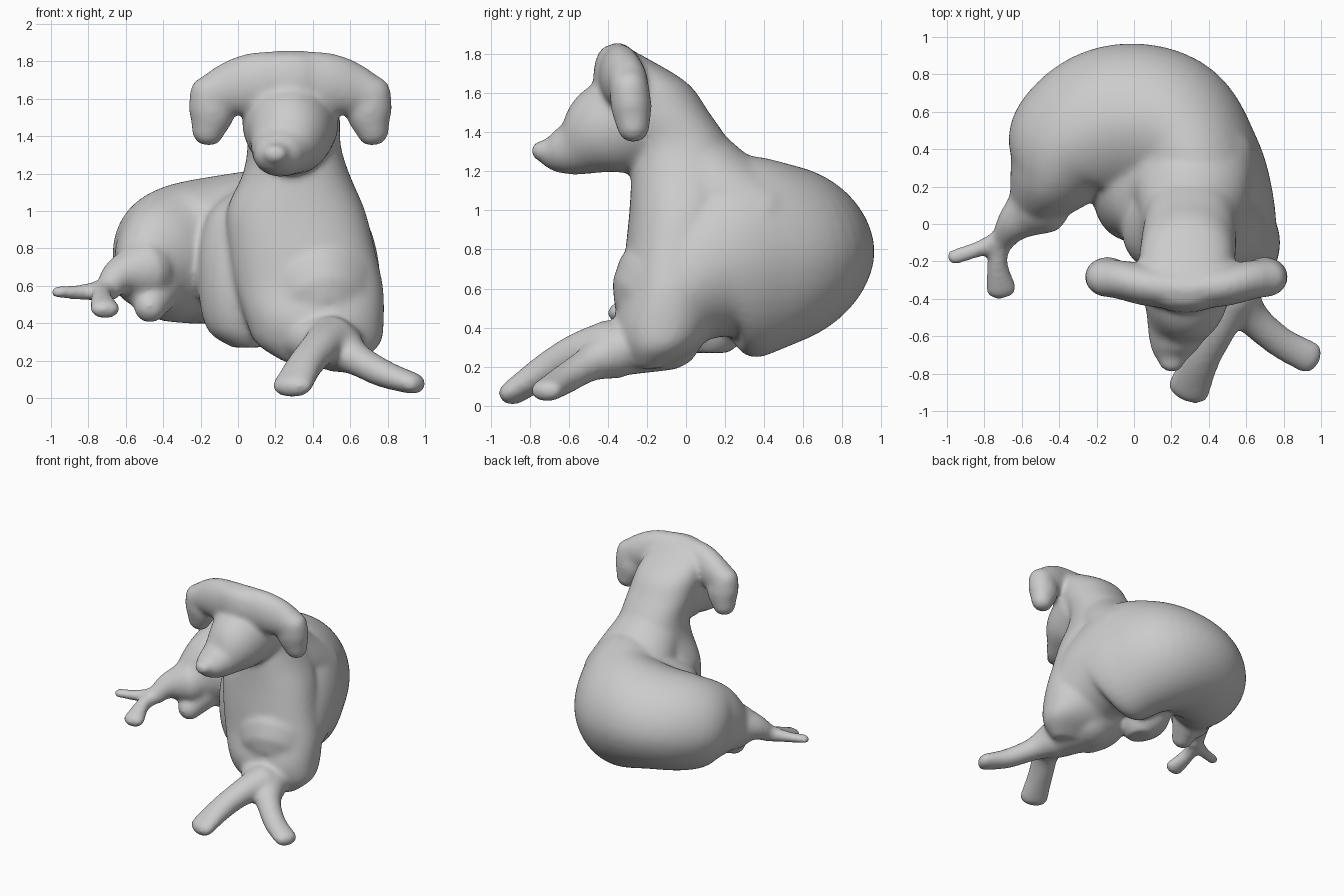
import bpy, bmesh, math
from mathutils import Vector

old = bpy.data.objects.get("Cube")
if old:
    bpy.data.objects.remove(old, do_unlink=True)

UP, FRONT = Vector((0, 0, 1)), Vector((0, 1, 0))
SIDES, STEPS = 40, 8
bm = bmesh.new()


def spline(keys):
    """Smoothly interpolate (x, y, z, width, height) keys."""
    out, n = [], len(keys)
    for i in range(n - 1):
        a, b, c, d = (keys[max(0, min(n - 1, j))] for j in range(i - 1, i + 3))
        for s in range(STEPS):
            t = s / STEPS
            out.append([0.5 * (2 * q + (r - p) * t + (2 * p - 5 * q + 4 * r - w) * t * t
                               + (3 * q - p - 3 * r + w) * t ** 3)
                        for p, q, r, w in zip(a, b, c, d)])
    return out + [list(keys[-1])]


def loft(keys, ref=UP, level=False, power=1.0):
    """Skin elliptical rings along a path, with rounded ends; power under 1 squares them."""
    keys = [k if len(k) == 5 else (*k, k[3]) for k in keys]
    pts = spline(keys)
    pos = [Vector(p[:3]) for p in pts]
    frames = []
    for i, p in enumerate(pts):
        t = (pos[min(i + 1, len(pos) - 1)] - pos[max(i - 1, 0)]).normalized()
        side = t.cross(ref).normalized()
        u, v = (Vector((1, 0, 0)), FRONT) if level else (side, side.cross(t))
        frames.append((pos[i], u * p[3], v * p[4], t, min(p[3], p[4])))

    def dome(frame, sign):
        c, u, v, t, r = frame
        return [(c + t * sign * r * math.sin(a), u * math.cos(a), v * math.cos(a), t, r)
                for a in (0.4, 0.8, 1.2)]

    def bend(value):
        return math.copysign(abs(value) ** power, value)

    if not level:
        frames = dome(frames[0], -1)[::-1] + frames + dome(frames[-1], 1)
    rings = []
    for c, u, v, _, _ in frames:
        angles = [math.tau * k / SIDES for k in range(SIDES)]
        rings.append([bm.verts.new(c + u * bend(math.cos(a)) + v * bend(math.sin(a)))
                      for a in angles])
    for r0, r1 in zip(rings, rings[1:]):
        for k in range(SIDES):
            j = (k + 1) % SIDES
            bm.faces.new((r0[k], r0[j], r1[j], r1[k]))
    bm.faces.new(rings[0][::-1])
    bm.faces.new(rings[-1])


# Chest, neck and skull: level rings stacked upward
loft([(.45, -.2, .19, .2, .08), (.43, -.14, .29, .33, .2), (.41, -.11, .42, .37, .26),
      (.38, -.08, .6, .395, .25), (.34, -.05, .8, .39, .26), (.31, -.02, 1.0, .37, .27),
      (.31, 0, 1.2, .285, .28), (.30, -.03, 1.35, .25, .25), (.29, -.13, 1.5, .255, .25),
      (.28, -.23, 1.65, .25, .24), (.27, -.33, 1.78, .2, .13), (.27, -.37, 1.84, .1, .05)],
     level=True, power=.9)

# Shoulder slope from neck to back
loft([(.30, -.02, 1.26, .25, .24), (.31, .16, 1.09, .31, .25), (.31, .36, .94, .34, .27)])

# Belly fold on the inside of the curl
loft([(.05, .12, .27, .08, .1), (.01, .13, .36, .17, .18), (-.01, .14, .55, .2, .23),
      (-.01, .16, .8, .2, .24), (.03, .2, 1.0, .18, .22), (.08, .26, 1.12, .08, .1)],
     level=True)

# Curled back and haunch
loft([(.43, -.06, .6, .34, .32), (.39, .1, .71, .36, .43), (.33, .3, .76, .365, .52),
      (.16, .51, .78, .41, .46), (-.1, .53, .79, .425, .40), (-.33, .42, .765, .37, .37),
      (-.44, .25, .72, .25, .31), (-.53, .1, .66, .15, .18)], power=1.07)

# Muzzle
loft([(.28, -.25, 1.47, .26, .26), (.27, -.42, 1.405, .225, .235), (.23, -.56, 1.325, .165, .15),
      (.205, -.67, 1.3, .12, .105), (.2, -.74, 1.305, .07, .055)])

# Broad brow and hanging ears, mirrored about the head centre
for sign in (-1, 1):
    for path, ref in (
            ([(0, -.35, 1.69, .11, .17), (.2, -.33, 1.68, .11, .165),
              (.34, -.3, 1.65, .105, .14), (.43, -.29, 1.625, .1, .105)], UP),
            ([(.43, -.29, 1.63, .11, .1), (.42, -.28, 1.53, .125, .105),
              (.44, -.27, 1.43, .09, .085)], FRONT)):
        loft([(.28 + sign * x, *rest) for x, *rest in path], ref=ref)

# Forearms and crossed front paws
loft([(.36, -.1, .35, .22, .17), (.5, -.36, .29, .18, .14)])
loft([(.5, -.4, .3, .14), (.44, -.56, .27, .105, .1), (.36, -.72, .18, .1, .085),
      (.29, -.89, .064, .115, .062)])
loft([(.54, -.38, .27, .14), (.63, -.5, .21, .095, .09), (.78, -.63, .13, .085, .075),
      (.94, -.715, .077, .09, .058)])

# Hind leg, tail and hind foot
loft([(-.51, .1, .68, .17), (-.63, .01, .65, .105), (-.7, -.08, .585, .065)])
loft([(-.68, -.07, .585, .065), (-.82, -.13, .567, .045), (-.97, -.18, .567, .045, .033)])
loft([(-.7, -.07, .58, .06), (-.73, -.2, .54, .055), (-.71, -.35, .475, .085, .052)])

# Tucked knee
loft([(-.44, .14, .57, .13), (-.47, .04, .49, .09)])

bmesh.ops.recalc_face_normals(bm, faces=bm.faces)
mesh = bpy.data.meshes.new("dog_body")
bm.to_mesh(mesh)
bm.free()
dog = bpy.data.objects.new("dog_body", mesh)
bpy.context.collection.objects.link(dog)

# Fuse all parts into one soft skin
remesh = dog.modifiers.new("fuse", 'REMESH')
remesh.mode = 'VOXEL'
remesh.voxel_size = 0.016
remesh.use_smooth_shade = True
soften = dog.modifiers.new("soften", 'SMOOTH')
soften.factor = 0.5
soften.iterations = 18

# Plain grey clay
clay = bpy.data.materials.new("light_grey_clay")
clay.use_nodes = True
colour = (0.6, 0.6, 0.6, 1)
clay.diffuse_color = colour
clay.node_tree.nodes["Principled BSDF"].inputs["Base Color"].default_value = colour
mesh.materials.append(clay)
